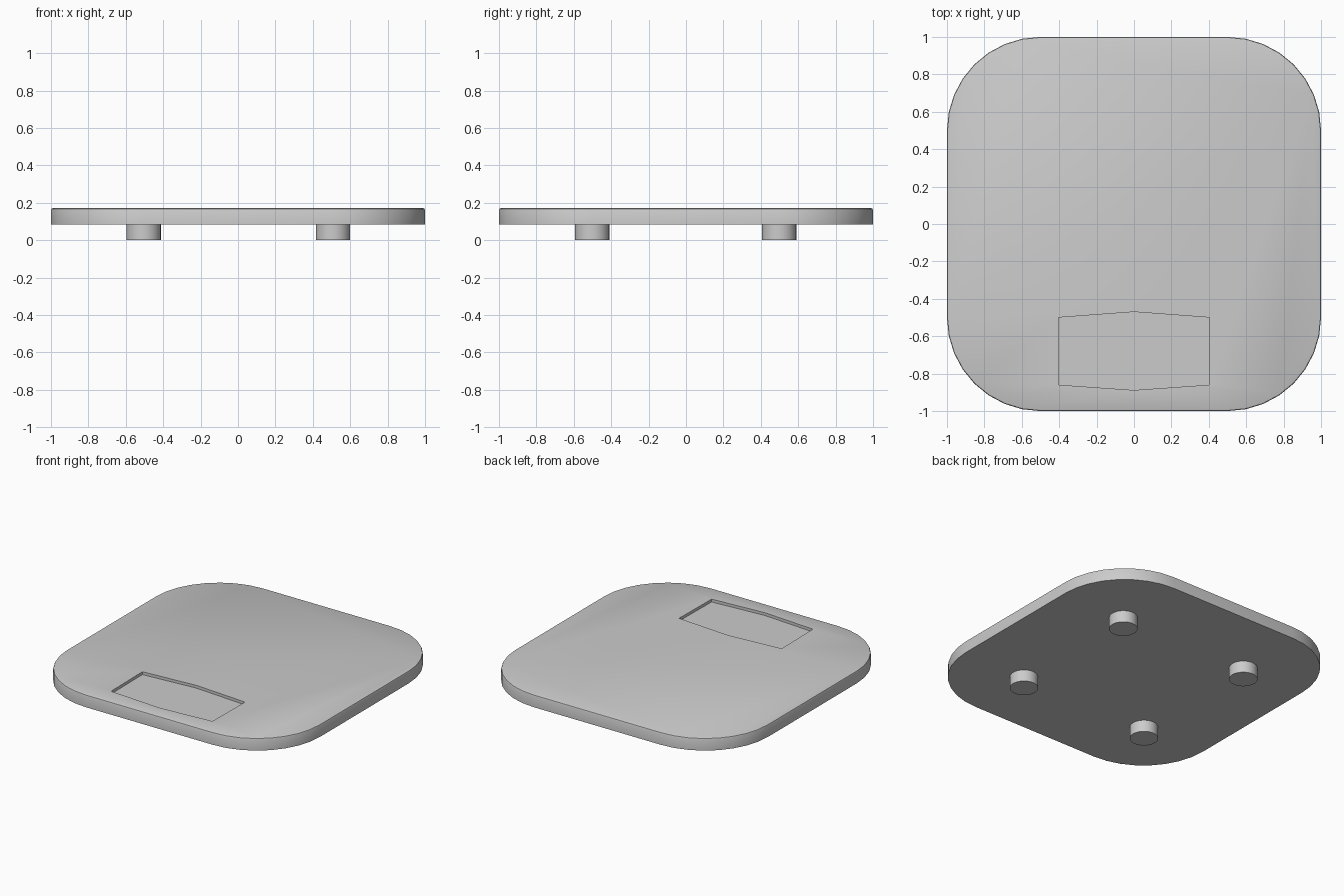
import bpy, bmesh
from math import cos, sin, pi, radians

if "Cube" in bpy.data.objects:
    bpy.data.objects.remove(bpy.data.objects["Cube"])

BASE, TOP = 0.083, 0.171


def loft(name, rings):
    """Solid skinned through a stack of matching rings, capped at both ends."""
    bm = bmesh.new()
    loops = [[bm.verts.new(p) for p in ring] for ring in rings]
    n = len(loops[0])
    for a, b in zip(loops, loops[1:]):
        for i in range(n):
            j = (i + 1) % n
            bm.faces.new((a[i], a[j], b[j], b[i]))
    bm.faces.new(loops[0][::-1])
    bm.faces.new(loops[-1])
    bmesh.ops.recalc_face_normals(bm, faces=bm.faces)
    mesh = bpy.data.meshes.new(name)
    bm.to_mesh(mesh)
    bm.free()
    obj = bpy.data.objects.new(name, mesh)
    bpy.context.collection.objects.link(obj)
    return obj


def activate(obj):
    bpy.ops.object.select_all(action='DESELECT')
    obj.select_set(True)
    bpy.context.view_layer.objects.active = obj


def smooth(obj):
    activate(obj)
    bpy.ops.object.shade_smooth_by_angle(angle=radians(35))


def rounded_square(z, inset, segments=8):
    r = 0.5 - inset
    pts = []
    for q, (sx, sy) in enumerate([(1, 1), (-1, 1), (-1, -1), (1, -1)]):
        for k in range(segments + 1):
            a = (q + k / segments) * pi / 2
            pts.append((0.5 * sx + r * cos(a), 0.5 * sy + r * sin(a), z))
    return pts


def circle(x, y, r, z, n=32):
    return [(x + r * cos(2 * pi * i / n), y + r * sin(2 * pi * i / n), z) for i in range(n)]


# Plate with rounded corners and a softened top edge
plate = loft("plate", [rounded_square(z, d) for z, d in
                       [(BASE, 0), (TOP - 0.010, 0), (TOP - 0.003, 0.003), (TOP, 0.010)]])

# Shallow recess near the front edge
outline = [(-0.4, -0.86), (0, -0.888), (0.4, -0.86), (0.405, -0.5), (0, -0.47), (-0.405, -0.5)]
cutter = loft("recess_cutter", [[(x, y, z) for x, y in outline] for z in (TOP - 0.02, TOP + 0.1)])
cutter.hide_render = True
cut = plate.modifiers.new("recess", 'BOOLEAN')
cut.operation, cut.object, cut.solver = 'DIFFERENCE', cutter, 'EXACT'
activate(plate)
bpy.ops.object.modifier_apply(modifier=cut.name)
bpy.data.objects.remove(cutter)
smooth(plate)

# Four short round feet
for side, x in (("left", -0.505), ("right", 0.508)):
    for end, y in (("front", -0.502), ("back", 0.498)):
        smooth(loft(f"{end}_{side}_foot", [circle(x, y, 0.092, z) for z in (0, BASE + 0.005)]))
